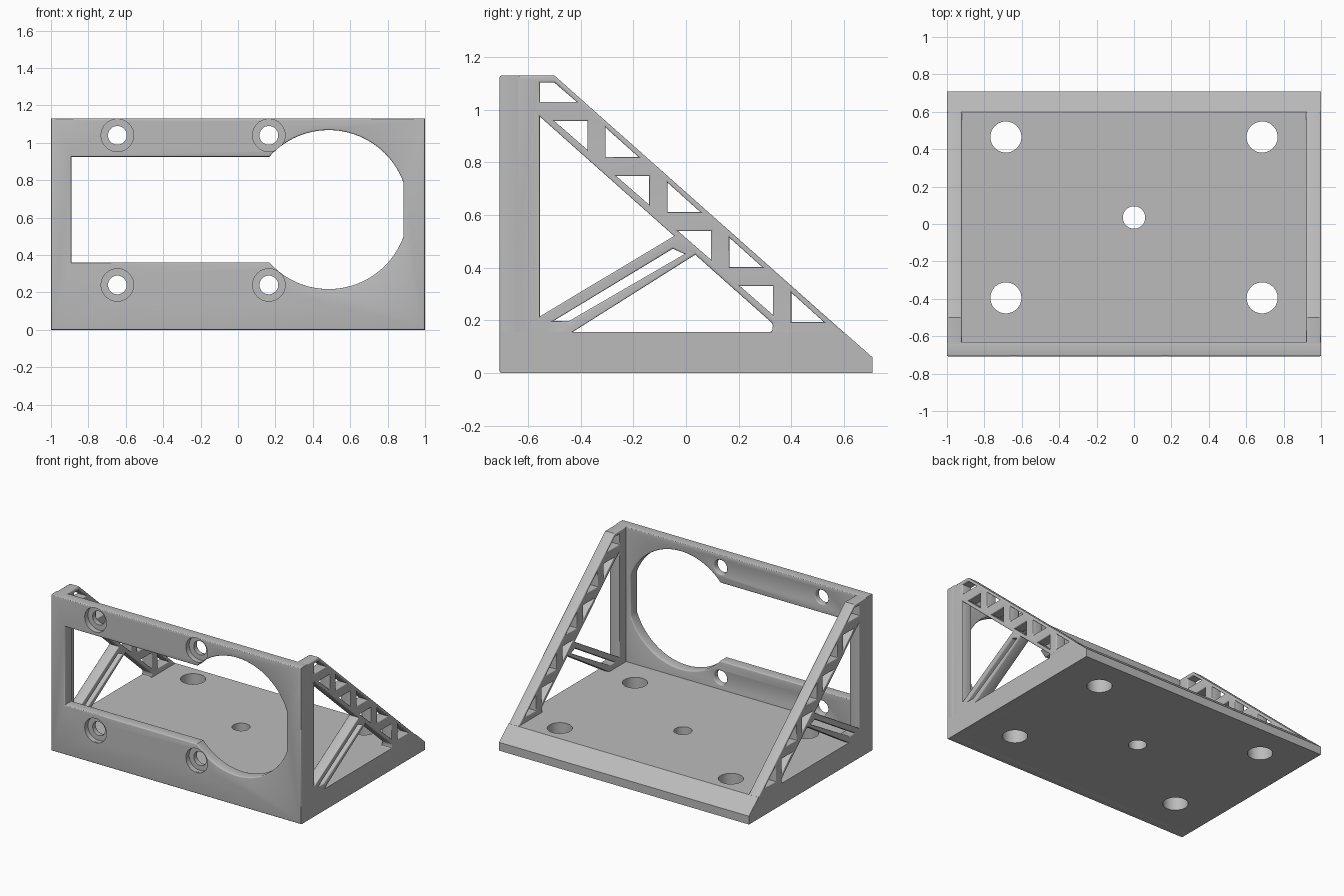
import bpy
import bmesh
from math import radians, sin, cos, acos, asin, pi
from mathutils import Matrix, Vector

cube = bpy.data.objects.get("Cube")
if cube:
    bpy.data.objects.remove(cube, do_unlink=True)

grey = bpy.data.materials.new("matte grey")
grey.use_nodes = True
grey.diffuse_color = (0.5, 0.5, 0.5, 1)
grey.node_tree.nodes["Principled BSDF"].inputs["Base Color"].default_value = (0.5, 0.5, 0.5, 1)

# Drawing planes: columns are the sketch's right, up and extrusion directions
SIDE = Matrix(((0, 0, 1), (1, 0, 0), (0, 1, 0))).to_4x4()
FRONT = Matrix(((1, 0, 0), (0, 0, -1), (0, 1, 0))).to_4x4()


def arc(cx, cy, r, start, end, steps):
    span = [start + (end - start) * i / steps for i in range(steps + 1)]
    return [(cx + r * cos(a), cy + r * sin(a)) for a in span]


def circle(cx, cy, r, steps=40):
    return arc(cx, cy, r, 0, 2 * pi, steps)[:-1]


def add_mesh(name, mesh):
    obj = bpy.data.objects.new(name, mesh)
    bpy.context.collection.objects.link(obj)
    mesh.materials.clear()
    mesh.materials.append(grey)
    return obj


def panel(name, loops, plane, offset, thickness, edge=0.0):
    """Extrude an outline with openings, rounding its rims."""
    curve = bpy.data.curves.new(name, "CURVE")
    curve.dimensions = "2D"
    curve.fill_mode = "BOTH"
    curve.extrude = thickness / 2 - edge
    curve.bevel_depth = edge
    curve.bevel_resolution = 2
    curve.offset = -edge
    for loop in loops:
        spline = curve.splines.new("POLY")
        spline.points.add(len(loop) - 1)
        for point, (u, v) in zip(spline.points, loop):
            point.co = (u, v, 0, 1)
        spline.use_cyclic_u = True
    sketch = bpy.data.objects.new(name + "_sketch", curve)
    bpy.context.collection.objects.link(sketch)
    graph = bpy.context.evaluated_depsgraph_get()
    mesh = bpy.data.meshes.new_from_object(sketch.evaluated_get(graph))
    bpy.data.objects.remove(sketch, do_unlink=True)
    mesh.transform(plane @ Matrix.Translation((0, 0, offset)))
    bm = bmesh.new()
    bm.from_mesh(mesh)
    bmesh.ops.remove_doubles(bm, verts=bm.verts, dist=0.00002)
    bmesh.ops.recalc_face_normals(bm, faces=bm.faces)
    bm.to_mesh(mesh)
    bm.free()
    return add_mesh(name, mesh)


def drill(obj, holes, axis, depth):
    """Cut round holes; each hole is a centre and a radius."""
    bm = bmesh.new()
    for centre, r in holes:
        turn = Vector((0, 0, 1)).rotation_difference(Vector(axis)).to_matrix().to_4x4()
        bmesh.ops.create_cone(bm, cap_ends=True, segments=40, radius1=r, radius2=r,
                              depth=depth, matrix=Matrix.Translation(centre) @ turn)
    mesh = bpy.data.meshes.new("drill")
    bm.to_mesh(mesh)
    bm.free()
    cutter = add_mesh("drill", mesh)
    cutter.hide_render = True
    mod = obj.modifiers.new("holes", "BOOLEAN")
    mod.operation = "DIFFERENCE"
    mod.solver = "EXACT"
    mod.object = cutter
    graph = bpy.context.evaluated_depsgraph_get()
    result = bpy.data.meshes.new_from_object(obj.evaluated_get(graph))
    obj.modifiers.clear()
    obj.data = result
    bpy.data.objects.remove(cutter, do_unlink=True)


# Base plate with a sloping rear edge and mounting holes
base = panel("base_plate", [[(-0.7, 0), (0.708, 0), (0.708, 0.06), (0.6, 0.155), (-0.7, 0.155)]],
             SIDE, 0, 2)
mounts = [((x, y, 0.08), 0.083) for x in (-0.685, 0.685) for y in (-0.395, 0.465)]
drill(base, mounts + [((0, 0.035, 0.08), 0.06)], (0, 0, 1), 0.4)

# Front plate: slot joined to a round opening with one clipped side
cx, cz, r = 0.485, 0.643, 0.425
notch = asin(0.2825 / r)
clip = acos(0.4 / r)
window = [(-0.89, cz + 0.2825), (-0.89, cz - 0.2825)]
window += arc(cx, cz, r, pi + notch, 2 * pi - clip, 32)
window += arc(cx, cz, r, clip, pi - notch, 32)
screws = [(x, z) for x in (-0.645, 0.165) for z in (0.24, 1.04)]
outline = [(-1, 0), (1, 0), (1, 1.13), (-1, 1.13)]
front = panel("front_plate", [outline, window] + [circle(x, z, 0.05) for x, z in screws],
              FRONT, 0.669, 0.078, 0.008)
drill(front, [((x, -0.72, z), 0.087) for x, z in screws], (0, 1, 0), 0.1)


# Truss side walls
def chord(y):
    return 0.925 - 0.889 * (y + 0.5)


wall = [[(-0.7, 0), (0.706, 0), (0.706, 0.06), (-0.5, 1.13), (-0.7, 1.13)]]
wall.append([(-0.555, 1.03), (-0.415, 1.03), (-0.5, 1.103), (-0.555, 1.103)])
for k in range(4):
    dy, dz = 0.235 * k, -0.209 * k
    for tri in ([(-0.5, 0.957), (-0.375, 0.957), (-0.375, 0.848)],
                [(-0.305, 0.932), (-0.305, 0.82), (-0.18, 0.82)]):
        wall.append([(y + dy, z + dz) for y, z in tri])
# Openings above, between and below the two diagonal braces
wall.append([(-0.555, chord(-0.555)), (-0.555, 0.215), (-0.045, chord(-0.045))])
wall.append([(-0.505, 0.197), (-0.445, 0.197), (-0.005, 0.452), (-0.05, 0.472)])
wall.append([(-0.44, 0.15), (0.31, 0.15), (0.327, 0.16), (0.33, 0.18),
             (0.325, chord(0.325)), (0.035, chord(0.035))])
walls = [panel(side + "_truss_wall", wall, SIDE, s * 0.96, 0.08, 0.008)
         for side, s in (("left", 1), ("right", -1))]

# Smooth rounded rims, keep corners sharp
bpy.ops.object.select_all(action="DESELECT")
for obj in [base, front] + walls:
    obj.select_set(True)
bpy.context.view_layer.objects.active = base
bpy.ops.object.shade_smooth_by_angle(angle=radians(32))
